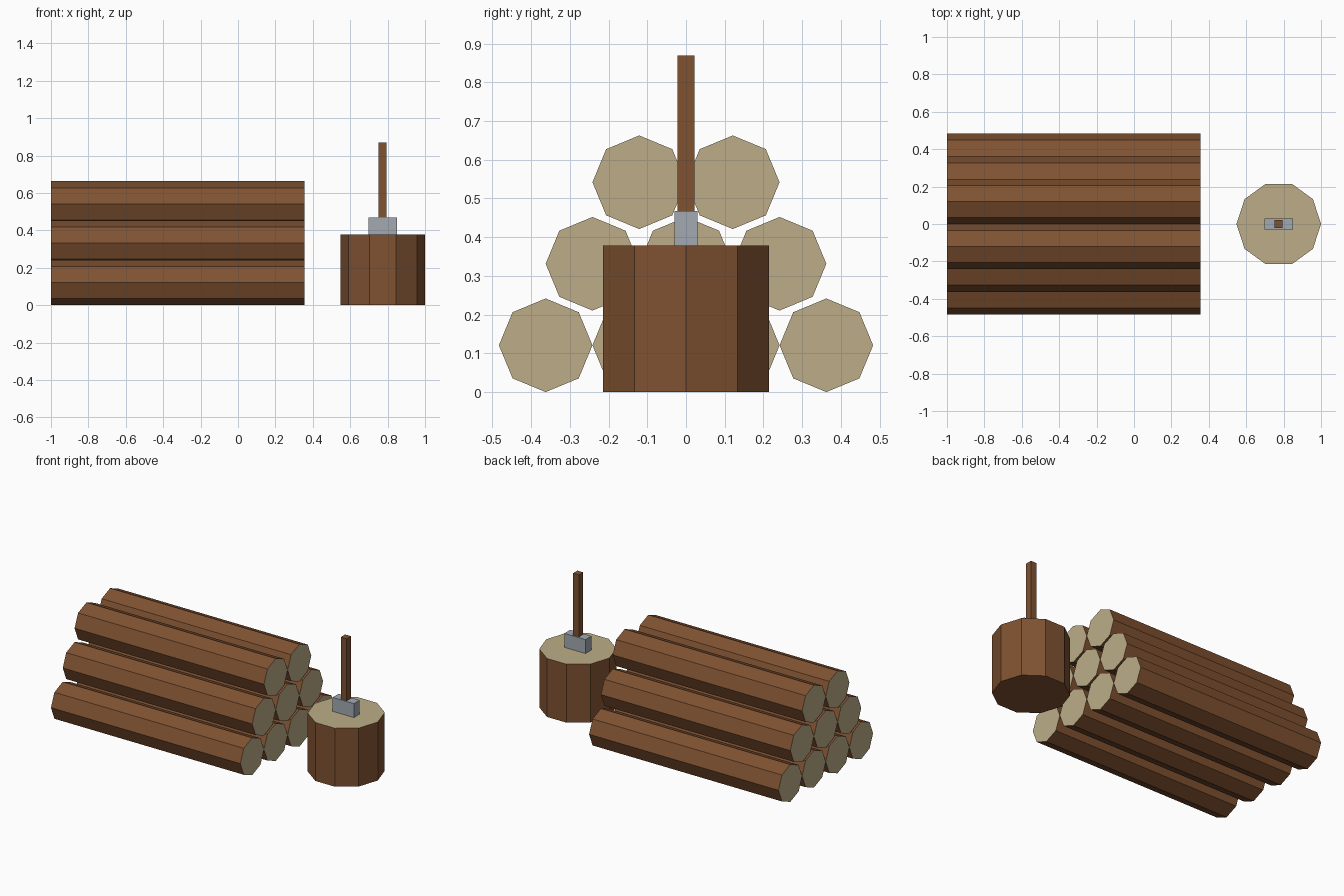
import bpy, bmesh, math
from mathutils import Matrix

if "Cube" in bpy.data.objects:
    bpy.data.objects.remove(bpy.data.objects["Cube"])


def make_mat(name, col):
    m = bpy.data.materials.new(name)
    m.diffuse_color = (*col, 1)
    m.use_nodes = True
    m.node_tree.nodes["Principled BSDF"].inputs["Base Color"].default_value = m.diffuse_color
    return m


bark = make_mat("bark brown", (0.214, 0.084, 0.031))
wood = make_mat("cut wood", (0.51, 0.42, 0.25))
steel = make_mat("steel grey", (0.36, 0.40, 0.44))


def finish(name, bm, mats):
    me = bpy.data.meshes.new(name)
    bm.to_mesh(me)
    bm.free()
    for m in mats:
        me.materials.append(m)
    ob = bpy.data.objects.new(name, me)
    bpy.context.collection.objects.link(ob)
    return ob


def prism(name, sides, r, length, matrix, is_cut):
    """Upright prism with a vertex on +x; caps chosen by is_cut get the wood colour."""
    bm = bmesh.new()
    bot = [bm.verts.new((r * math.cos(2 * math.pi * i / sides),
                         r * math.sin(2 * math.pi * i / sides), -length / 2))
           for i in range(sides)]
    top = [bm.verts.new((v.co.x, v.co.y, length / 2)) for v in bot]
    bm.faces.new(top)
    bm.faces.new(bot[::-1])
    for i in range(sides):
        j = (i + 1) % sides
        bm.faces.new((bot[i], bot[j], top[j], top[i]))
    bm.normal_update()
    for f in bm.faces:
        f.material_index = 1 if is_cut(f.normal) else 0
    bm.transform(matrix)
    return finish(name, bm, [bark, wood])


def box(name, lo, hi, mat):
    bm = bmesh.new()
    bmesh.ops.create_cube(bm, size=1)
    for v in bm.verts:
        v.co = [(a + b) / 2 + c * (b - a) for a, b, c in zip(lo, hi, v.co)]
    return finish(name, bm, [mat])


# Stacked logs: rows of 4, 3 and 2, lying along x
R = 0.1208
for row, count in enumerate((4, 3, 2)):
    for i in range(count):
        y = (i - (count - 1) / 2) * 2 * R
        z = R + row * 0.2105
        mtx = Matrix.Translation((-0.3225, y, z)) @ Matrix.Rotation(math.pi / 2, 4, 'Y')
        prism(f"log_{row}_{i}", 8, R, 1.355, mtx, lambda n: abs(n.z) > 0.9)

# Chopping block: only the top is cut wood
CX = 0.774
prism("chopping_block", 10, 0.226, 0.378, Matrix.Translation((CX, 0, 0.189)),
      lambda n: n.z > 0.9)

# Axe standing in the block
box("axe_head", (CX - 0.076, -0.03, 0.37), (CX + 0.076, 0.03, 0.468), steel)
box("axe_handle", (CX - 0.023, -0.0225, 0.46), (CX + 0.019, 0.0225, 0.869), bark)
